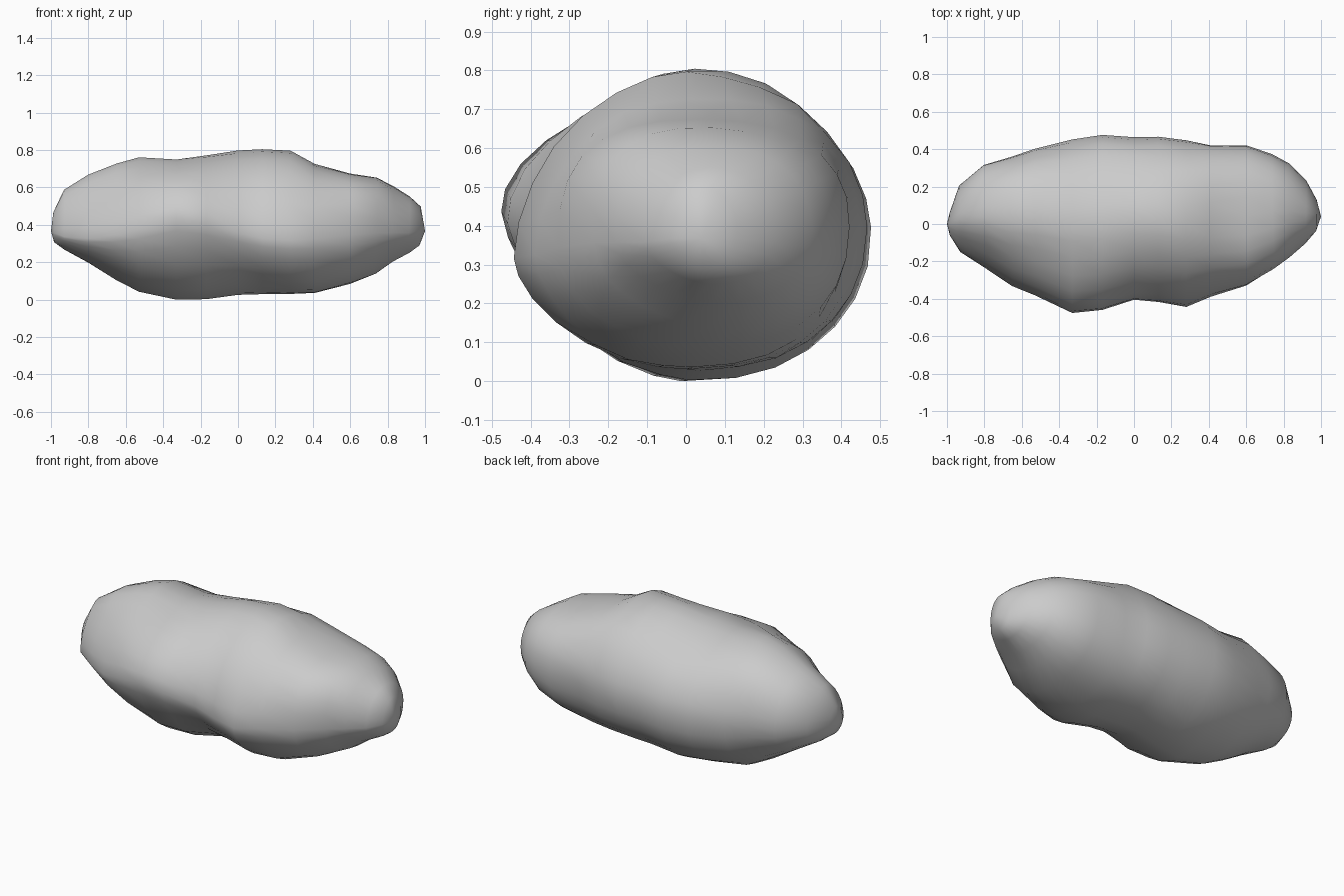
import bpy, bmesh, math
from mathutils import Vector, noise

cube = bpy.data.objects.get("Cube")
if cube:
    bpy.data.objects.remove(cube, do_unlink=True)

# Cross-sections along the length: x, top, bottom, front y, back y, height of front ridge
STATIONS = [
    (-.985, .47, .31, -.06, .06, .36), (-.93, .59, .27, -.15, .2, .34),
    (-.8, .67, .2, -.235, .31, .33), (-.65, .735, .11, -.33, .36, .35),
    (-.53, .77, .045, -.38, .4, .38), (-.33, .76, .005, -.475, .45, .44),
    (-.17, .775, .005, -.465, .48, .41), (0, .8, .03, -.415, .465, .36),
    (.13, .81, .035, -.42, .465, .33), (.28, .795, .032, -.445, .445, .32),
    (.41, .73, .045, -.385, .42, .33), (.6, .68, .085, -.33, .42, .35),
    (.74, .655, .135, -.24, .375, .36), (.83, .61, .2, -.185, .325, .36),
    (.92, .555, .25, -.11, .23, .36), (.975, .5, .29, -.04, .13, .37),
]
SIDES = 28

# Broad dents (negative) and bulges: centre, radius, amount
BUMPS = [
    ((-.48, -.16, .72), .16, -.03),
    ((-.85, -.16, .58), .12, -.025),
    ((-.8, .24, .6), .17, .025),
    ((-.55, .26, .68), .16, .025),
    ((-.06, -.38, .26), .15, -.02),
    ((.38, .3, .69), .15, .035),
    ((.4, -.2, .1), .15, .03),
    ((.7, -.16, .56), .15, .02),
    ((.8, -.06, .2), .2, -.015),
]


def corner(value, power):
    """Superellipse coordinate with its sign kept."""
    return math.copysign(abs(value) ** (2 / power), value)


def section(x, top, bottom, front, back, ridge):
    """One closed ring made of four quadrants, boxier towards the blunt end."""
    middle = (front + back) / 2
    box = math.exp(-((x - .65) / .25) ** 2)
    for i in range(SIDES):
        angle = math.tau * i / SIDES
        c, s = math.cos(angle), math.sin(angle)
        if c > 0:
            power = 1.85 + .5 * box if s > 0 else 2.2
        else:
            power = 1.75 + .7 * box if s > 0 else 1.6 + .4 * box
        side = .4 + (ridge - .4) * (1 - c) / 2
        y = middle + corner(c, power) * (back - front) / 2
        z = side + corner(s, power) * ((top - side) if s > 0 else (side - bottom))
        yield Vector((x, y, z))


def weather(point):
    """Dents, bulges and a little fine unevenness."""
    outward = Vector((point.x * .2, point.y, point.z - .4)).normalized()
    shift = noise.noise(point * 5) * .008
    for centre, radius, amount in BUMPS:
        shift += amount * math.exp(-((point - Vector(centre)).length / radius) ** 2)
    return point + outward * shift


# Rock body, skinned ring to ring and closed with a point at each end
bm = bmesh.new()
rings = [[bm.verts.new(weather(p)) for p in section(*row)] for row in STATIONS]
for a, b in zip(rings, rings[1:]):
    for i in range(SIDES):
        j = (i + 1) % SIDES
        bm.faces.new((a[i], a[j], b[j], b[i]))
for ring, tip in ((rings[0], (-1, 0, .37)), (rings[-1], (1, .04, .37))):
    point = bm.verts.new(tip)
    for i in range(SIDES):
        bm.faces.new((ring[i], ring[(i + 1) % SIDES], point))

bmesh.ops.recalc_face_normals(bm, faces=bm.faces)
lowest = min(v.co.z for v in bm.verts)
for v in bm.verts:
    v.co.z -= lowest
mesh = bpy.data.meshes.new("rock_body")
bm.to_mesh(mesh)
bm.free()
rock = bpy.data.objects.new("rock_body", mesh)
bpy.context.collection.objects.link(rock)

# Grey stone
stone = bpy.data.materials.new("grey_stone")
stone.use_nodes = True
grey = (.6, .6, .6, 1)
stone.diffuse_color = grey
stone.node_tree.nodes["Principled BSDF"].inputs["Base Color"].default_value = grey
mesh.materials.append(stone)
mesh.polygons.foreach_set("use_smooth", [True] * len(mesh.polygons))
